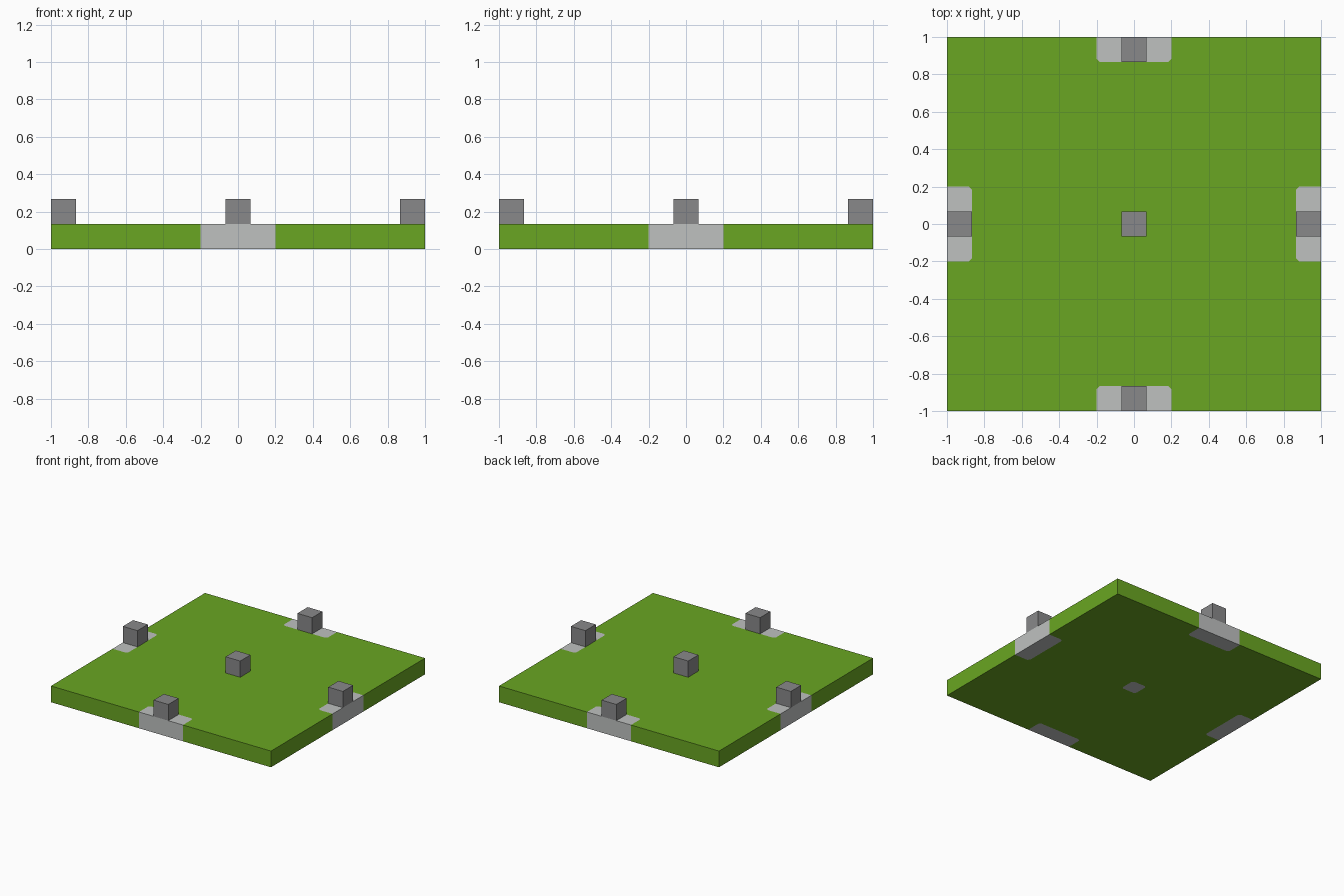
import bpy
import bmesh
from math import pi
from mathutils import Matrix, Vector

default = bpy.data.objects.get("Cube")
if default:
    bpy.data.objects.remove(default)

CELL = 2 / 15          # plate thickness and post size
PAD_HALF = 1.5 * CELL  # half width of an edge pad
CUT = 0.017            # clipped inner corners of the inlays


def material(name, color):
    mat = bpy.data.materials.new(name)
    mat.use_nodes = True
    rgba = (*color, 1)
    mat.diffuse_color = rgba
    mat.node_tree.nodes["Principled BSDF"].inputs["Base Color"].default_value = rgba
    return mat


def add_object(name, bm, mat):
    bmesh.ops.recalc_face_normals(bm, faces=bm.faces)
    mesh = bpy.data.meshes.new(name)
    bm.to_mesh(mesh)
    bm.free()
    mesh.materials.append(mat)
    obj = bpy.data.objects.new(name, mesh)
    bpy.context.collection.objects.link(obj)
    return obj


def box(name, center, size, mat):
    bm = bmesh.new()
    bmesh.ops.create_cube(bm, size=1)
    bmesh.ops.scale(bm, vec=size, verts=bm.verts)
    bmesh.ops.translate(bm, vec=center, verts=bm.verts)
    return add_object(name, bm, mat)


def prism(name, outline, bottom, top, angle, mat):
    bm = bmesh.new()
    face = bm.faces.new([bm.verts.new((x, y, bottom)) for x, y in outline])
    grown = bmesh.ops.extrude_face_region(bm, geom=[face], use_keep_orig=True)
    raised = [v for v in grown["geom"] if isinstance(v, bmesh.types.BMVert)]
    bmesh.ops.translate(bm, vec=(0, 0, top - bottom), verts=raised)
    bmesh.ops.rotate(bm, cent=(0, 0, 0), matrix=Matrix.Rotation(angle, 3, "Z"), verts=bm.verts)
    return add_object(name, bm, mat)


def pad_outline(outer):
    inner = CELL - 1
    half = [(PAD_HALF, outer), (PAD_HALF, inner - CUT), (PAD_HALF - CUT, inner)]
    return half + [(-x, y) for x, y in reversed(half)]


def center_outline():
    h = CELL / 2
    side = [(h, CUT - h), (h, h - CUT)]
    return [tuple(Matrix.Rotation(i * pi / 2, 2) @ Vector(p)) for i in range(4) for p in side]


green = material("grass green", (0.143, 0.381, 0.016))
light = material("light grey", (0.518, 0.535, 0.529))
dark = material("dark grey", (0.25, 0.25, 0.254))

plate = box("base_plate", (0, 0, CELL / 2), (2, 2, CELL), green)


def inlay(name, outline, cutter_outline, angle):
    # Solid flush inlay, plus an oversized cutter that opens its slot
    prism(name, outline, 0, CELL, angle, light)
    cutter = prism(name + "_cutter", cutter_outline, -CELL, 2 * CELL, angle, green)
    cutter.hide_render = True
    cutter.hide_viewport = True
    cut = plate.modifiers.new(name + "_slot", "BOOLEAN")
    cut.operation = "DIFFERENCE"
    cut.solver = "EXACT"
    cut.object = cutter


# Edge pads with a post on each
for i, side in enumerate(("front", "left", "back", "right")):
    angle = i * pi / 2
    inlay(side + "_pad", pad_outline(-1), pad_outline(-1.2), angle)
    spot = Matrix.Rotation(angle, 3, "Z") @ Vector((0, CELL / 2 - 1, 1.5 * CELL))
    box(side + "_post", spot, (CELL, CELL, CELL), dark)

# Centre post and the inlay below it
inlay("center_pad", center_outline(), center_outline(), 0)
box("center_post", (0, 0, 1.5 * CELL), (CELL, CELL, CELL), dark)

# Bake the slots into the plate and discard the cutters
bpy.context.view_layer.update()
graph = bpy.context.evaluated_depsgraph_get()
baked = bpy.data.meshes.new_from_object(plate.evaluated_get(graph))
cutters = [m.object for m in plate.modifiers]
plate.modifiers.clear()
plate.data = baked
baked.materials.clear()
baked.materials.append(green)
for face in baked.polygons:
    face.material_index = 0
for cutter in cutters:
    bpy.data.objects.remove(cutter)
